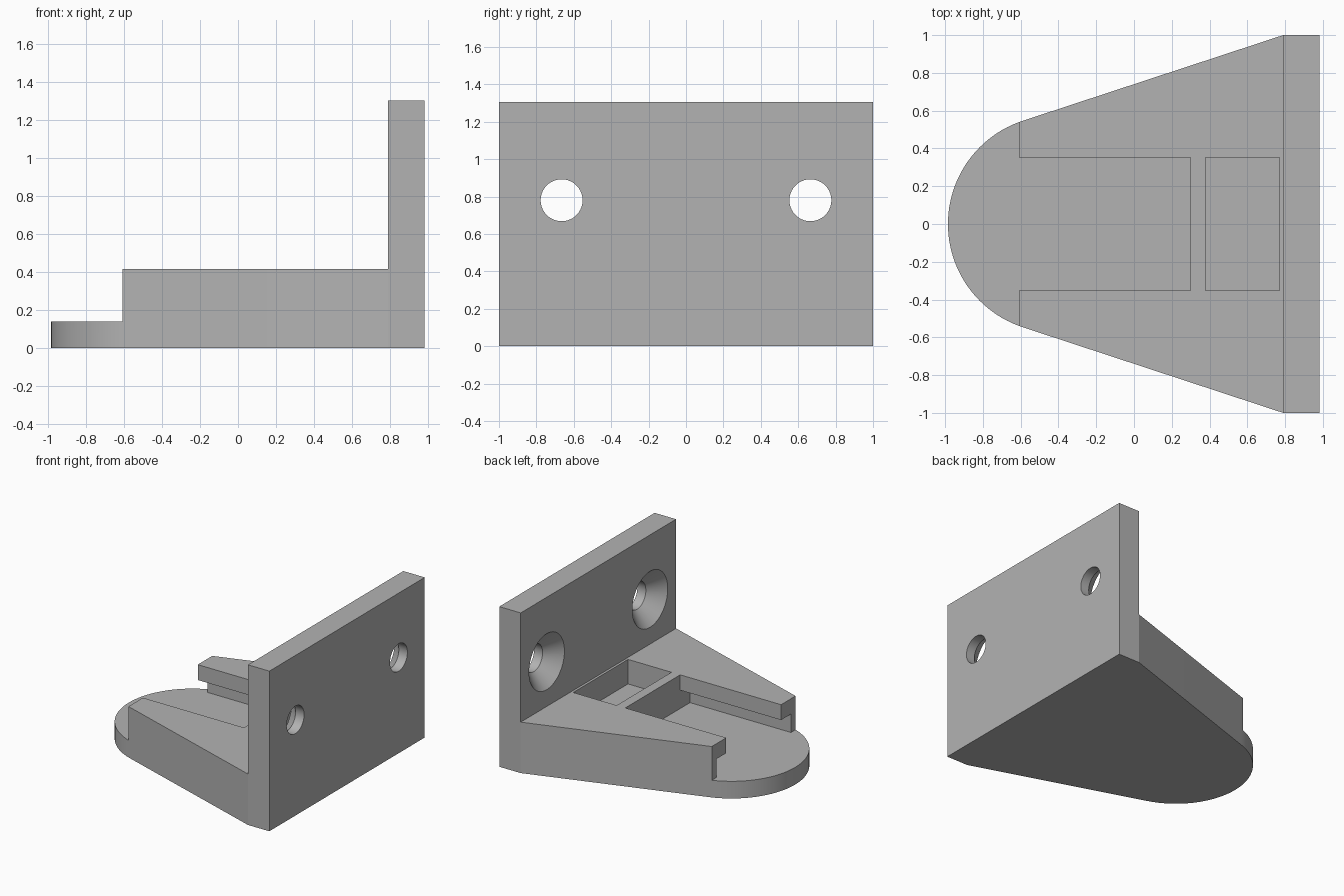
import bpy, bmesh, math
from mathutils import Matrix

cube = bpy.data.objects.get("Cube")
if cube:
    bpy.data.objects.remove(cube, do_unlink=True)

# Main levels and positions
FLOOR, LIP, TOP, PLATE_TOP = 0.14, 0.29, 0.415, 1.305
STEP_X, PLATE_X, BACK_X = -0.61, 0.79, 0.983

grey = bpy.data.materials.new("plain_grey")
grey.use_nodes = True
colour = (0.45, 0.45, 0.45, 1)
grey.diffuse_color = colour
grey.node_tree.nodes["Principled BSDF"].inputs["Base Color"].default_value = colour


def finish(name, bm):
    bmesh.ops.recalc_face_normals(bm, faces=bm.faces)
    mesh = bpy.data.meshes.new(name)
    bm.to_mesh(mesh)
    bm.free()
    mesh.materials.append(grey)
    obj = bpy.data.objects.new(name, mesh)
    bpy.context.collection.objects.link(obj)
    return obj


def prism(name, outline, z0, z1):
    bm = bmesh.new()
    face = bm.faces.new([bm.verts.new((x, y, z0)) for x, y in outline])
    new = bmesh.ops.extrude_face_region(bm, geom=[face])["geom"]
    verts = [v for v in new if isinstance(v, bmesh.types.BMVert)]
    bmesh.ops.translate(bm, verts=verts, vec=(0, 0, z1 - z0))
    return finish(name, bm)


def block(name, x0, x1, half_y, z0, z1):
    return prism(name, [(x0, -half_y), (x1, -half_y), (x1, half_y), (x0, half_y)], z0, z1)


def screw_hole(name, y, z):
    # Revolved countersunk hole along x, wide side towards the tongue
    r, R, over = 0.112, 0.228, 0.02
    profile = [(PLATE_X - over, R + over), (PLATE_X + R - r, r), (BACK_X + over, r)]
    bm = bmesh.new()
    n = 64
    rings = [[bm.verts.new((x, y + rad * math.cos(math.tau * i / n),
                            z + rad * math.sin(math.tau * i / n))) for i in range(n)]
             for x, rad in profile]
    for a, b in zip(rings, rings[1:]):
        for i in range(n):
            bm.faces.new((a[i], a[(i + 1) % n], b[(i + 1) % n], b[i]))
    bm.faces.new(rings[0])
    bm.faces.new(rings[-1])
    return finish(name, bm)


def combine(target, other, operation):
    mod = target.modifiers.new(other.name, 'BOOLEAN')
    mod.operation, mod.solver, mod.object = operation, 'EXACT', other
    bpy.context.view_layer.objects.active = target
    bpy.ops.object.modifier_apply(modifier=mod.name)
    bpy.data.objects.remove(other, do_unlink=True)


# Tapered tongue: round nose with straight tangent sides
centre, radius = -0.41, 0.575
tangent = math.atan2(1, PLATE_X - centre) - math.asin(radius / math.hypot(1, PLATE_X - centre))
start, end = math.pi / 2 + tangent, 1.5 * math.pi - tangent
steps = 48
arc = [start + (end - start) * i / steps for i in range(steps + 1)]
outline = [(PLATE_X, 1)]
outline += [(centre + radius * math.cos(a), radius * math.sin(a)) for a in arc]
outline += [(PLATE_X, -1)]
bracket = prism("wall_bracket", outline, 0, TOP)

# Lowered nose, undercut sliding channel and closed pocket
combine(bracket, block("nose_cut", -1.2, STEP_X, 1.2, FLOOR, 0.6), 'DIFFERENCE')
combine(bracket, block("channel_cut", -1.2, 0.30, 0.353, FLOOR, 0.6), 'DIFFERENCE')
combine(bracket, block("undercut", -1.2, 0.30, 0.48, FLOOR, LIP), 'DIFFERENCE')
combine(bracket, block("pocket_cut", 0.378, 0.77, 0.353, 0.215, 0.6), 'DIFFERENCE')

# Upright mounting plate with two countersunk holes
combine(bracket, block("mounting_plate", PLATE_X, BACK_X, 1, 0, PLATE_TOP), 'UNION')
for side in (-1, 1):
    combine(bracket, screw_hole("screw_hole", side * 0.665, 0.78), 'DIFFERENCE')

bpy.ops.object.select_all(action='DESELECT')
bracket.select_set(True)
bpy.context.view_layer.objects.active = bracket
bpy.ops.object.shade_smooth_by_angle(angle=math.radians(15))
